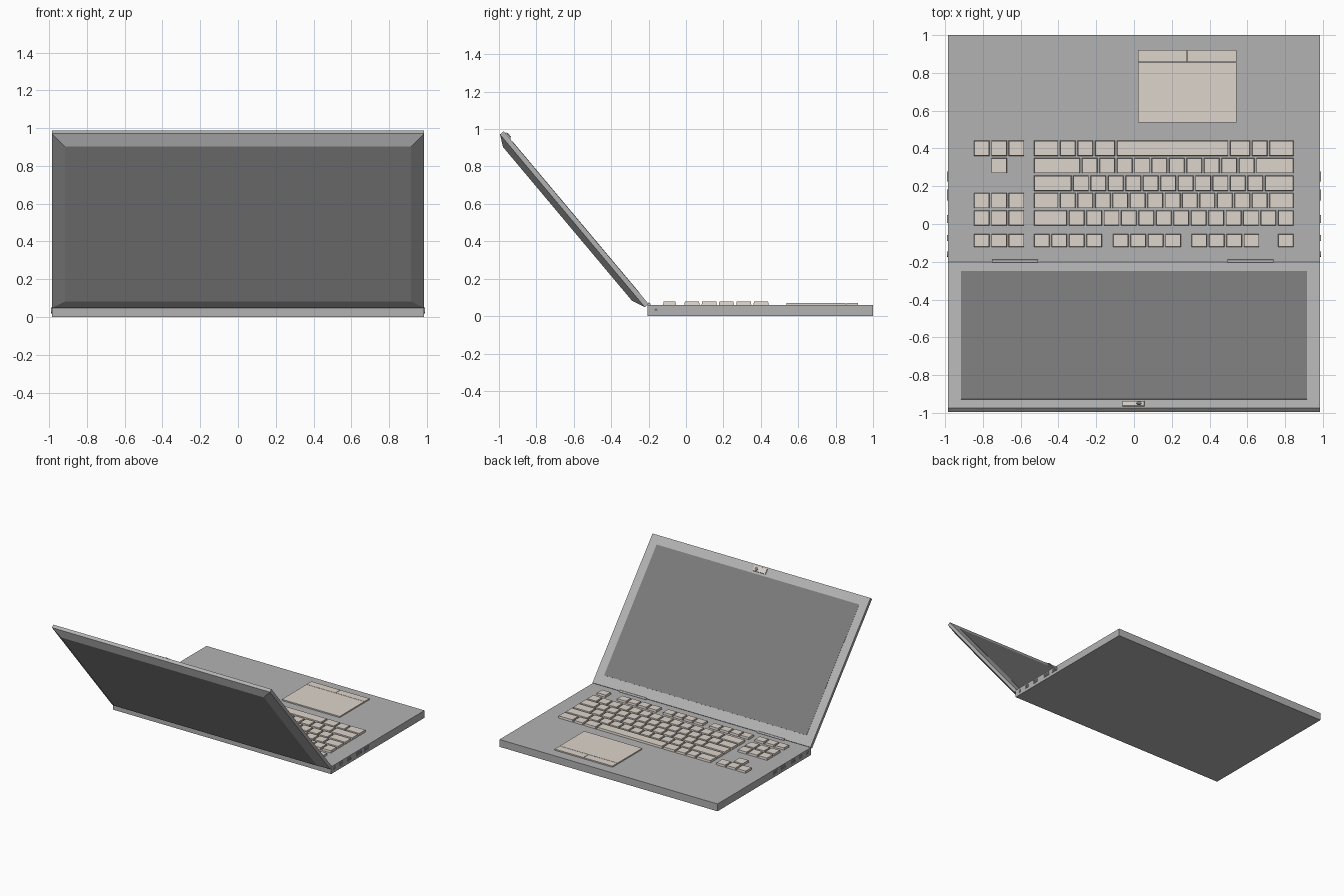
import bpy, bmesh, math
from mathutils import Matrix

if "Cube" in bpy.data.objects:
    bpy.data.objects.remove(bpy.data.objects["Cube"])


def material(name, r, g, b):
    m = bpy.data.materials.new(name)
    m.diffuse_color = (r, g, b, 1)
    m.use_nodes = True
    m.node_tree.nodes["Principled BSDF"].inputs["Base Color"].default_value = m.diffuse_color
    return m


KEY = material("warm_white", 0.72, 0.66, 0.60)
DARK = material("dark_grey", 0.2, 0.2, 0.2)
BODY = material("body_grey", 0.45, 0.45, 0.45)


def loft(bm, rects):
    """Closed skin through a stack of rectangles (x0, x1, y0, y1, z)."""
    rings = [[bm.verts.new(p) for p in ((a, c, z), (b, c, z), (b, d, z), (a, d, z))]
             for a, b, c, d, z in rects]
    bm.faces.new(rings[0][::-1])
    bm.faces.new(rings[-1])
    for lo, hi in zip(rings, rings[1:]):
        for i in range(4):
            j = (i + 1) % 4
            bm.faces.new((lo[i], lo[j], hi[j], hi[i]))


def box(bm, x0, x1, y0, y1, z0, z1, taper=0.0):
    t = taper
    loft(bm, [(x0, x1, y0, y1, z0), (x0 + t, x1 - t, y0 + t, y1 - t, z1)])


def finish(name, bm, mat=None, matrix=Matrix(), mirror=False):
    bmesh.ops.recalc_face_normals(bm, faces=bm.faces)
    bm.transform(matrix)
    me = bpy.data.meshes.new(name)
    bm.to_mesh(me)
    bm.free()
    ob = bpy.data.objects.new(name, me)
    bpy.context.collection.objects.link(ob)
    if mat:
        me.materials.append(mat)
    if mirror:
        ob.modifiers.new("mirror", 'MIRROR')
    return ob


W, TOP = 0.985, 0.06

# Base slab
bm = bmesh.new()
box(bm, -W, W, -0.205, 1.0, 0, TOP)
finish("base", bm, BODY)

# Lid parts share a frame: y runs up the lid, z points out of its back
LID = Matrix.Translation((0, -0.2, 0.065)) @ Matrix.Rotation(math.radians(130), 4, 'X')
bm = bmesh.new()
loft(bm, [(-W, W, 0, 1.205, 0), (-W, W, 0, 1.205, 0.026),
          (-0.917, 0.917, 0.07, 1.143, 0.057)])
finish("lid", bm, BODY, LID)

bm = bmesh.new()
box(bm, -0.915, 0.915, 0.078, 1.134, 0.004, -0.0015)
finish("screen", bm, DARK, LID)

# Webcam plate and lens
bm = bmesh.new()
box(bm, -0.062, 0.056, 1.150, 1.194, 0.004, -0.006, 0.002)
finish("webcam", bm, KEY, LID)
bm = bmesh.new()
bmesh.ops.create_cone(bm, cap_ends=True, segments=16, radius1=0.014, radius2=0.014,
                      depth=0.012, matrix=Matrix.Translation((0.027, 1.172, -0.005)))
finish("webcam_lens", bm, DARK, LID)

# Hinge barrels
bm = bmesh.new()
for x in (-0.63, 0.617):
    bmesh.ops.create_cone(bm, cap_ends=True, segments=16, radius1=0.009, radius2=0.009, depth=0.243,
                          matrix=Matrix.Translation((x, -0.198, 0.063)) @ Matrix.Rotation(math.pi / 2, 4, 'Y'))
finish("hinges", bm, BODY)

# Keyboard: each row is (near y, far y, [(start in key units, key widths)])
U, X0, GAP = 0.0923, -0.53, 0.009
NAV = (-3.45, [1, 1, 1])
ROWS = [
    (0.360, 0.442, [(0, [1.5, 1, 1, 1.25, 6.5, 1.25, 1, 1.5]), NAV]),
    (0.268, 0.350, [(0, [2.75] + [1] * 10 + [2.25]), (-2.45, [1])]),
    (0.175, 0.257, [(0, [2.25] + [1] * 11 + [1.75])]),
    (0.083, 0.165, [(0, [1.5] + [1] * 12 + [1.5]), NAV]),
    (-0.009, 0.073, [(0, [2] + [1] * 13), NAV]),
    (-0.123, -0.053, [(0, [1] * 4), (4.53, [1] * 4), (9.03, [1] * 4), (14, [1]), NAV]),
]
bm = bmesh.new()
for y0, y1, groups in ROWS:
    for start, widths in groups:
        x = X0 + start * U
        for w in widths:
            box(bm, x, x + w * U - GAP, y0, y1, TOP - 0.005, 0.077, 0.003)
            x += w * U
finish("keys", bm, KEY)

# Touchpad with two buttons
bm = bmesh.new()
for x0, x1, y0, y1 in ((0.02, 0.543, 0.537, 0.854), (0.02, 0.28, 0.857, 0.92), (0.283, 0.543, 0.857, 0.92)):
    box(bm, x0, x1, y0, y1, TOP - 0.005, 0.07)
finish("touchpad", bm, KEY)

# Side sockets: raised frames with a tongue, mirrored to the left side
SIDE = Matrix(((0, 0, 1, W), (1, 0, 0, 0), (0, 1, 0, 0), (0, 0, 0, 1)))
bm = bmesh.new()
for y0, y1 in ((-0.09, -0.058), (0.005, 0.047), (0.125, 0.182), (0.225, 0.277)):
    e = 0.005
    outer, inner = (y0, y1, 0.023, 0.05), (y0 + e, y1 - e, 0.023 + e, 0.05 - e)
    loft(bm, [(*outer, -0.004), (*outer, 0.005), (*inner, 0.005), (*inner, 0.001)])
    box(bm, y0 + 2 * e, y1 - 2 * e, 0.034, 0.039, 0, 0.004)
finish("side_sockets", bm, BODY, SIDE, mirror=True)

# Round audio jack: ring on each side, with a dark hole
for name, r, d, mat in (("jack_ring", 0.014, 0.010, BODY), ("jack_hole", 0.008, 0.011, DARK)):
    bm = bmesh.new()
    bmesh.ops.create_cone(bm, cap_ends=True, segments=20, radius1=r, radius2=r, depth=d,
                          matrix=Matrix.Translation((-0.16, 0.034, 0)))
    finish(name, bm, mat, SIDE, mirror=True)
